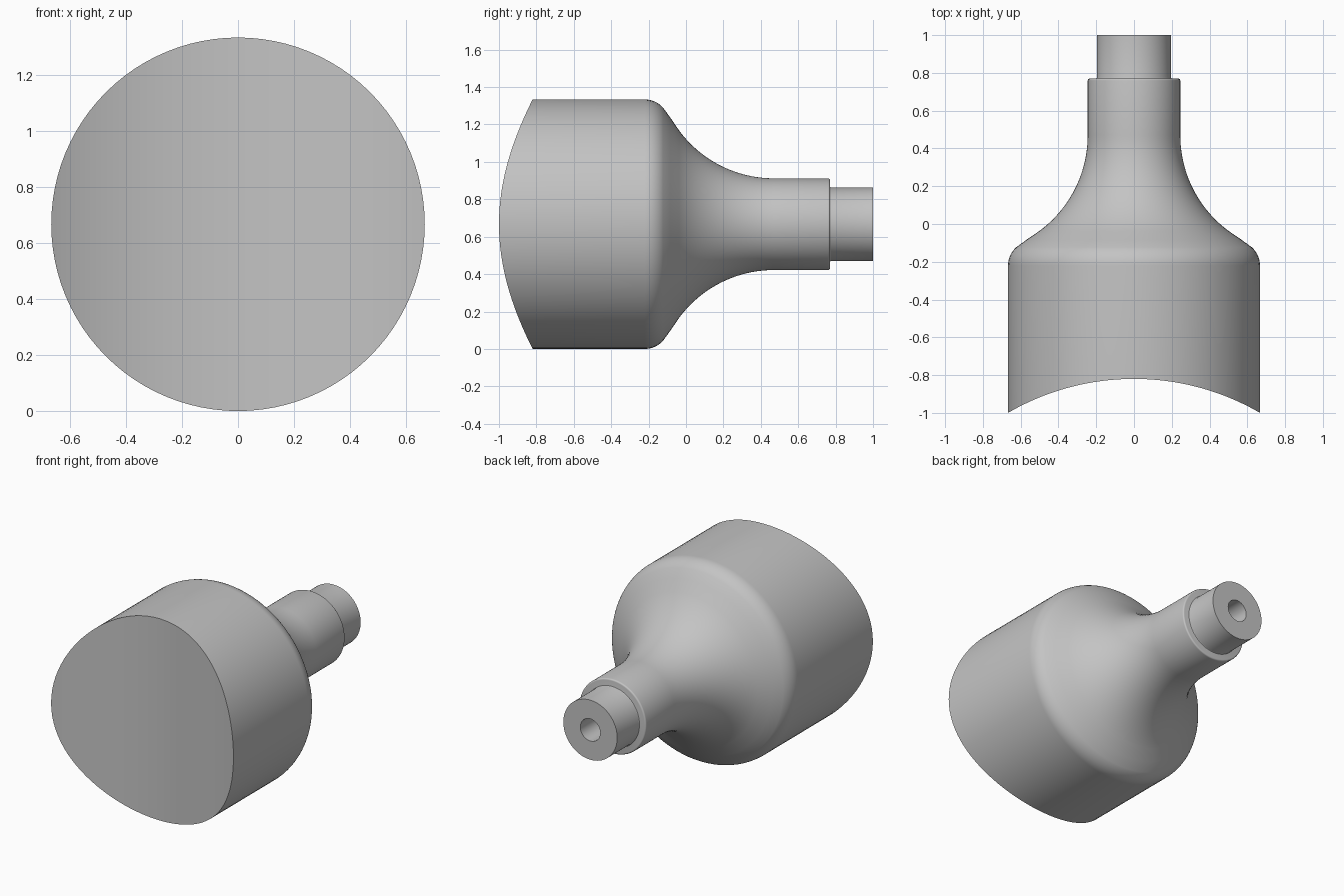
import bpy
import bmesh
from math import sin, cos, pi, sqrt, radians

cube = bpy.data.objects.get("Cube")
if cube:
    bpy.data.objects.remove(cube, do_unlink=True)

SEGS = 96
RADIUS = 0.667      # body radius, also the height of the axis
FACE_R = 1.326      # radius of the hollow front face
FACE_Y = -0.82      # middle of the hollow front face

grey = bpy.data.materials.new("plain grey")
grey.use_nodes = True
colour = (0.55, 0.55, 0.55, 1)
grey.diffuse_color = colour
grey.node_tree.nodes["Principled BSDF"].inputs["Base Color"].default_value = colour


def arc(cr, cy, radius, start, end, steps):
    """Profile points (radius, y) on an arc, angles in degrees from +r."""
    out = []
    for i in range(steps + 1):
        a = radians(start + (end - start) * i / steps)
        out.append((cr + radius * cos(a), cy + radius * sin(a)))
    return out


# Profile from the blind bore, over the spigot, collar, flare and shoulder
profile = [(0.073, 0.4), (0.073, 1.0), (0.197, 1.0), (0.197, 0.775)]
profile += arc(0.202, 0.775, 0.005, 180, 270, 3)[1:]
profile += arc(0.235, 0.76, 0.01, 90, 0, 4)
profile += arc(0.245 + 0.63, 0.47, 0.63, 180, 180 + 53.5, 20)
profile += [(0.57, -0.084)]
profile += arc(RADIUS - 0.13, -0.22, 0.13, 48, 0, 10)

bm = bmesh.new()


def ring(r, y_of_x):
    verts = []
    for i in range(SEGS):
        a = 2 * pi * i / SEGS
        x = r * cos(a)
        verts.append(bm.verts.new((x, y_of_x(x), RADIUS + r * sin(a))))
    return verts


def front_y(x):
    return FACE_Y - FACE_R + sqrt(FACE_R ** 2 - x * x)


def hollow_y(x):
    # mirrored sag: the rim reaches forward at both sides
    return front_y(x)


rings = [ring(r, lambda x, y=y: y) for r, y in profile]
rings.append(ring(RADIUS, hollow_y))
for a, b in zip(rings, rings[1:]):
    for i in range(SEGS):
        j = (i + 1) % SEGS
        bm.faces.new((a[i], a[j], b[j], b[i]))

# Bore floor
bm.faces.new(rings[0])

# Hollow front face, ruled in upright strips between upper and lower rim
rim = rings[-1]
for i in range(SEGS // 2):
    strip = [rim[i], rim[i + 1], rim[-i - 1], rim[-i % SEGS]]
    bm.faces.new(list(dict.fromkeys(strip)))

bmesh.ops.recalc_face_normals(bm, faces=bm.faces[:])
mesh = bpy.data.meshes.new("flared_plug")
bm.to_mesh(mesh)
bm.free()
mesh.materials.append(grey)
plug = bpy.data.objects.new("flared_plug", mesh)
bpy.context.collection.objects.link(plug)

bpy.ops.object.select_all(action="DESELECT")
plug.select_set(True)
bpy.context.view_layer.objects.active = plug
bpy.ops.object.shade_smooth_by_angle(angle=radians(30))
